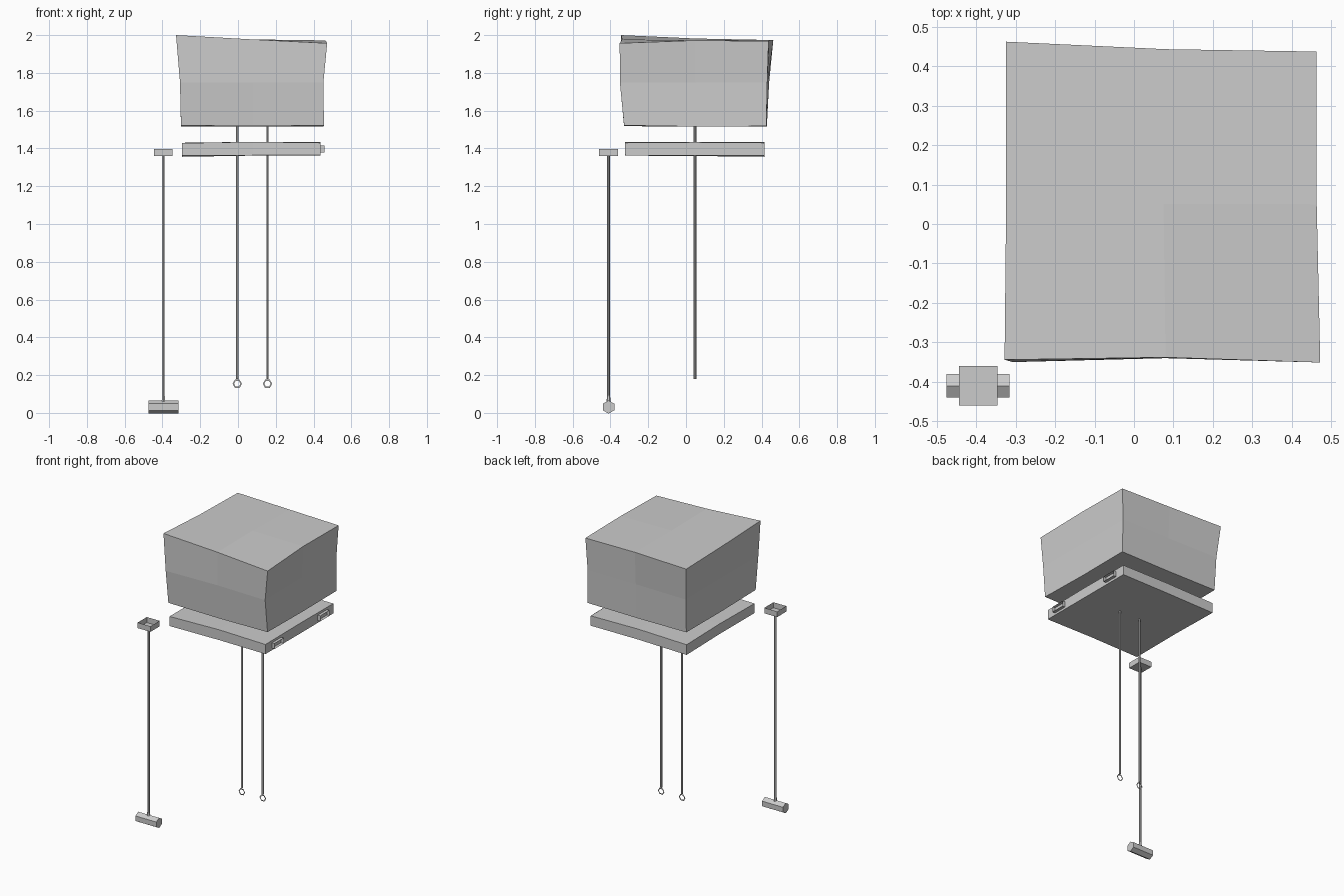
import bpy, bmesh, math
from mathutils import Vector, Matrix

if "Cube" in bpy.data.objects:
    bpy.data.objects.remove(bpy.data.objects["Cube"])

grey = bpy.data.materials.new("grey")
grey.diffuse_color = (0.6, 0.6, 0.6, 1)
grey.use_nodes = True
grey.node_tree.nodes["Principled BSDF"].inputs["Base Color"].default_value = grey.diffuse_color


def finish(name, bm, recalc=True):
    if recalc:
        bmesh.ops.recalc_face_normals(bm, faces=bm.faces)
    me = bpy.data.meshes.new(name)
    bm.to_mesh(me)
    bm.free()
    me.materials.append(grey)
    ob = bpy.data.objects.new(name, me)
    bpy.context.collection.objects.link(ob)
    return ob


def warped_box(name, layers):
    """Each layer is a ring of 8 points, starting front left, counter-clockwise."""
    bm = bmesh.new()
    rings = [[bm.verts.new(p) for p in layer] for layer in layers]
    for a, b in zip(rings, rings[1:]):
        for i in range(8):
            j = (i + 1) % 8
            bm.faces.new((a[i], a[j], b[j], b[i]))
    # caps: four quads round a centre point
    for ring in (rings[0], rings[-1]):
        mid = bm.verts.new(sum((ring[i].co for i in (1, 3, 5, 7)), Vector()) / 4)
        for i in (0, 2, 4, 6):
            bm.faces.new((ring[i - 1], ring[i], ring[i + 1], mid))
    return finish(name, bm)


def open_box(name, lo, hi, axis):
    """Thin box with its face towards +axis left open."""
    bm = bmesh.new()
    lo, hi = Vector(lo), Vector(hi)
    bmesh.ops.create_cube(bm, size=1, matrix=Matrix.Translation((lo + hi) / 2)
                          @ Matrix.Diagonal((*(hi - lo), 1)))
    bm.normal_update()
    bmesh.ops.delete(bm, geom=[f for f in bm.faces if f.normal[axis] > 0.9],
                     context='FACES_ONLY')
    return finish(name, bm, False)


def prism(name, r, length, centre, sides=6, rot=Matrix(), r2=None):
    bm = bmesh.new()
    bmesh.ops.create_cone(bm, cap_ends=True, segments=sides, radius1=r,
                          radius2=r if r2 is None else r2, depth=length,
                          matrix=Matrix.Translation(centre) @ rot)
    return finish(name, bm)


def flat_ring(name, x, y, z, outer, inner):
    bm = bmesh.new()
    loops = [[bm.verts.new((x + r * math.cos(i * math.pi / 3), y,
                            z + r * math.sin(i * math.pi / 3))) for i in range(6)]
             for r in (outer, inner)]
    a, b = loops
    for i in range(6):
        j = (i + 1) % 6
        bm.faces.new((a[i], a[j], b[j], b[i]))
    return finish(name, bm)


# Large uneven block
warped_box("large_block", [
    [(-.302, -.328, 1.522), (.08, -.328, 1.518), (.455, -.328, 1.522), (.453, .05, 1.516),
     (.453, .425, 1.518), (.08, .427, 1.515), (-.302, .428, 1.518), (-.302, .05, 1.516)],
    [(-.307, -.35, 1.75), (.08, -.34, 1.75), (.452, -.35, 1.75), (.45, .05, 1.75),
     (.45, .43, 1.75), (.08, .433, 1.75), (-.307, .44, 1.75), (-.306, .05, 1.75)],
    [(-.328, -.344, 2.0), (.08, -.338, 1.977), (.472, -.351, 1.957), (.463, .05, 1.972),
     (.462, .437, 1.968), (.08, .443, 1.974), (-.325, .462, 1.973), (-.324, .05, 1.982)],
])

# Thin slab under the block
warped_box("slab", [
    [(-.296, -.324, 1.362), (.08, -.32, 1.364), (.436, -.324, 1.364), (.437, .045, 1.362),
     (.436, .416, 1.362), (.08, .414, 1.362), (-.296, .416, 1.356), (-.292, .045, 1.36)],
    [(-.296, -.324, 1.428), (.08, -.32, 1.435), (.436, -.324, 1.43), (.437, .045, 1.433),
     (.436, .416, 1.43), (.08, .414, 1.434), (-.296, .416, 1.426), (-.292, .045, 1.43)],
])
for i, y in enumerate((-.203, .296)):
    open_box(f"slab_socket_{i + 1}", (.43, y - .05, 1.378), (.457, y + .05, 1.415), 0)

# Hanging rods with flat hexagonal rings
for i, x in enumerate((-.004, .156)):
    prism(f"hanging_rod_{i + 1}", .007, 1.36, (x, .048, .86))
    flat_ring(f"rod_ring_{i + 1}", x, .048, .154, .025, .017)

# Separate mallet: head, collar, handle and open tray
hx, hy = -.395, -.41
head = prism("mallet_head", .035, .16, (hx, hy, .031), 6,
             Matrix.Rotation(math.pi / 2, 4, 'Y') @ Matrix.Rotation(math.pi / 6, 4, 'Z'))
prism("mallet_collar", .011, .035, (hx, hy, .075), 6, r2=.008)
prism("mallet_handle", .007, 1.31, (hx, hy, .705))
open_box("mallet_tray", (hx - .049, hy - .05, 1.36), (hx + .049, hy + .05, 1.398), 2)
